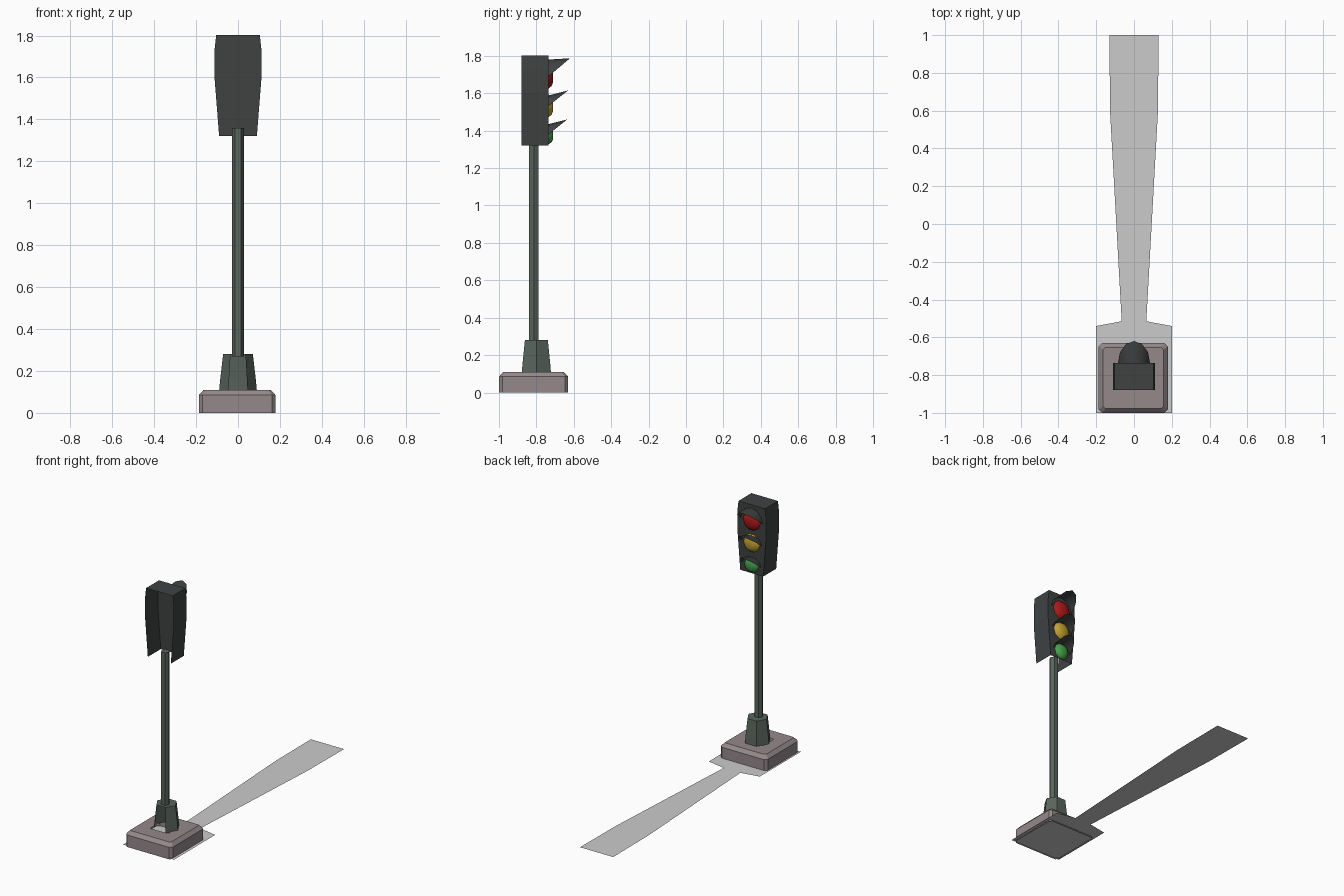
import bpy
from math import sin, cos, pi, radians

if "Cube" in bpy.data.objects:
    bpy.data.objects.remove(bpy.data.objects["Cube"])


def material(name, rgb):
    m = bpy.data.materials.new(name)
    m.diffuse_color = (*rgb, 1)
    m.use_nodes = True
    m.node_tree.nodes["Principled BSDF"].inputs["Base Color"].default_value = m.diffuse_color
    return m


def make(name, verts, faces, mat=None, smooth=None):
    me = bpy.data.meshes.new(name)
    me.from_pydata(verts, [], faces)
    me.update()
    ob = bpy.data.objects.new(name, me)
    bpy.context.collection.objects.link(ob)
    if mat:
        me.materials.append(mat)
    if smooth:
        bpy.ops.object.select_all(action='DESELECT')
        ob.select_set(True)
        bpy.context.view_layer.objects.active = ob
        bpy.ops.object.shade_smooth_by_angle(angle=radians(smooth))
    return ob


def loft(name, rings, mat, closed=True, cap=False, skip=(), smooth=None):
    """Skin a list of equal-length rings; skip drops whole columns of faces."""
    n = len(rings[0])
    verts = [p for r in rings for p in r]
    faces = []
    for k in range(len(rings) - 1):
        for i in range(n if closed else n - 1):
            if i not in skip:
                j = (i + 1) % n
                faces.append((k*n + i, k*n + j, (k+1)*n + j, (k+1)*n + i))
    if cap:
        faces.append(tuple(range(len(verts) - n, len(verts))))
    return make(name, verts, faces, mat, smooth)


def hexagon(r, y, z):
    return [(r*cos(i*pi/3), y + r*sin(i*pi/3), z) for i in range(6)]


def octagon_square(hx, hy, c, z, cx=-0.004, cy=-0.815):
    """Rectangle with chamfered corners."""
    pts = [(hx, -hy+c), (hx, hy-c), (hx-c, hy), (-hx+c, hy),
           (-hx, hy-c), (-hx, -hy+c), (-hx+c, -hy), (hx-c, -hy)]
    return [(cx + x, cy + y, z) for x, y in pts]


stone = material("stone", (0.30, 0.25, 0.26))
iron = material("iron", (0.10, 0.13, 0.11))
dark = material("dark_metal", (0.05, 0.055, 0.055))

# Hollow base block with a hole hidden under the foot
loft("base", [octagon_square(0.183, 0.185, 0.018, 0),
              octagon_square(0.183, 0.185, 0.018, 0.085),
              octagon_square(0.160, 0.162, 0.012, 0.11),
              octagon_square(0.070, 0.062, 0.005, 0.11)], stone, smooth=30)

# Six-sided foot, open on its hidden face
loft("foot", [hexagon(0.09, -0.80, 0.105), hexagon(0.086, -0.80, 0.15),
              hexagon(0.071, -0.80, 0.28)], iron, cap=True, skip=(4,))

# Six-sided pole
loft("pole", [hexagon(0.029, -0.813, 0.27), hexagon(0.029, -0.813, 1.36)],
     iron, cap=True)

# Tapered housing shell, open at the back and underneath
Y0, YB = -0.735, -0.88
profile = [(0.09, 1.32), (0.112, 1.60), (0.112, 1.73), (0.104, 1.803)]
loft("housing", [[(w, YB, z), (w, Y0, z), (-w, Y0, z), (-w, YB, z)]
                 for w, z in profile], dark, closed=False, cap=True)

# Lamps: centre z, lens radius, visor half width, visor rise at panel, at tip
lamps = [("red", (0.42, 0.01, 0.01), 1.69, 0.068, 0.085, 0.09, 0.097, 0.115),
         ("yellow", (0.55, 0.36, 0.03), 1.533, 0.064, 0.080, 0.055, 0.082, 0.105),
         ("green", (0.06, 0.36, 0.07), 1.38, 0.056, 0.072, 0.055, 0.080, 0.10)]
for name, rgb, zc, r, vw, rise, tip, reach in lamps:
    # Domed lens
    rings = [[(r*s*cos(-i*pi/5), Y0 + d, zc + r*s*sin(-i*pi/5)) for i in range(10)]
             for s, d in ((1, 0), (0.8, 0.016), (0.45, 0.025))]
    loft(name + "_lens", rings, material(name, rgb), cap=True, smooth=60)
    # Arched visor running out to a point
    ts = [i*pi/6 for i in range(7)]
    loft(name + "_visor",
         [[(vw*cos(t), Y0, zc + rise*sin(t)) for t in ts],
          [(vw*cos(t), Y0 + reach*sin(t), zc + tip*sin(t)) for t in ts]],
         dark, closed=False, smooth=40)

# Flat ground shadow
half = [(0.2, -1), (0.2, -0.54), (0.065, -0.515), (0.127, 0.6), (0.13, 1)]
outline = half + [(-x, y) for x, y in reversed(half)]
n = len(outline)
make("ground_shadow", [(x, y, 0.008) for x, y in outline],
     [(i, i + 1, n - 2 - i, n - 1 - i) for i in range(4)])
